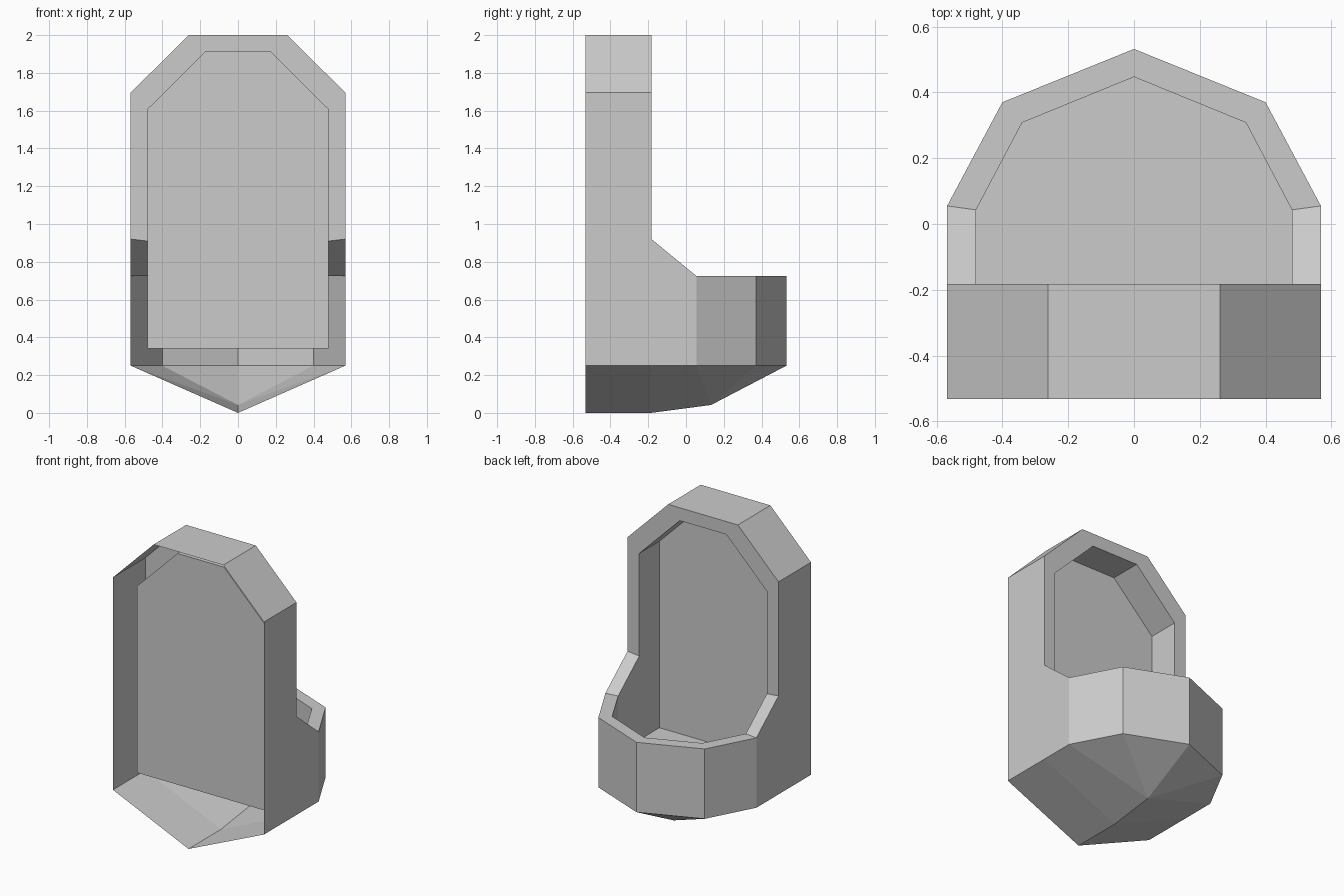
import bpy, bmesh

if "Cube" in bpy.data.objects:
    bpy.data.objects.remove(bpy.data.objects["Cube"])

bm = bmesh.new()


def face(*pts):
    bm.faces.new([bm.verts.new(p) for p in pts])


def strip(a, b):
    for i in range(len(a) - 1):
        face(a[i], a[i + 1], b[i + 1], b[i])


def skin(rim, y0, zb):
    """Half of one shell wall: arch, cheek, and basin wall. Returns front edge and bottom edge."""
    front = [(x, y0, z) for x, y, z in rim[:3]]
    bottom = [(x, y, zb) for x, y, z in rim[4:]]
    corner = (rim[2][0], y0, zb)
    strip(rim[:3], front)
    face(front[2], corner, bottom[0], rim[4], rim[3], rim[2])
    strip(rim[4:], bottom)
    return front, corner, bottom


# rim paths of the outer and inner walls, from the top centre round to the basin tip
outer = [(0, -.183, 2), (.262, -.183, 2), (.568, -.183, 1.695), (.568, -.183, .92),
         (.568, .055, .725), (.4, .37, .725), (0, .532, .725)]
inner = [(0, -.183, 1.912), (.175, -.183, 1.912), (.48, -.183, 1.608), (.48, -.183, .91),
         (.48, .043, .725), (.34, .308, .725), (0, .447, .725)]

# flat rim joining the two walls
strip(outer, inner)

# recess: inner wall, back panel and floor
front, corner, bottom = skin(inner, -.40, .34)
face(*front, corner, (0, -.40, .34))
face((0, -.40, .34), corner, *bottom)

# outer wall
front, corner, bottom = skin(outer, -.532, .25)

# pointed underside with a keel along the middle
keel = [(0, -.532, 0), (0, -.185, 0), (0, .133, .042)]
strip(keel, [corner, (.568, -.183, .25), bottom[0]])
for a, b in zip(bottom, bottom[1:]):
    face(keel[2], a, b)

bmesh.ops.remove_doubles(bm, verts=bm.verts, dist=1e-4)
bmesh.ops.recalc_face_normals(bm, faces=bm.faces)
mesh = bpy.data.meshes.new("wall_basin")
bm.to_mesh(mesh)
bm.free()
obj = bpy.data.objects.new("wall_basin", mesh)
bpy.context.collection.objects.link(obj)

# mirror the half across x
mirror = obj.modifiers.new("mirror", 'MIRROR')
mirror.use_clip = True
mirror.merge_threshold = 0.001
